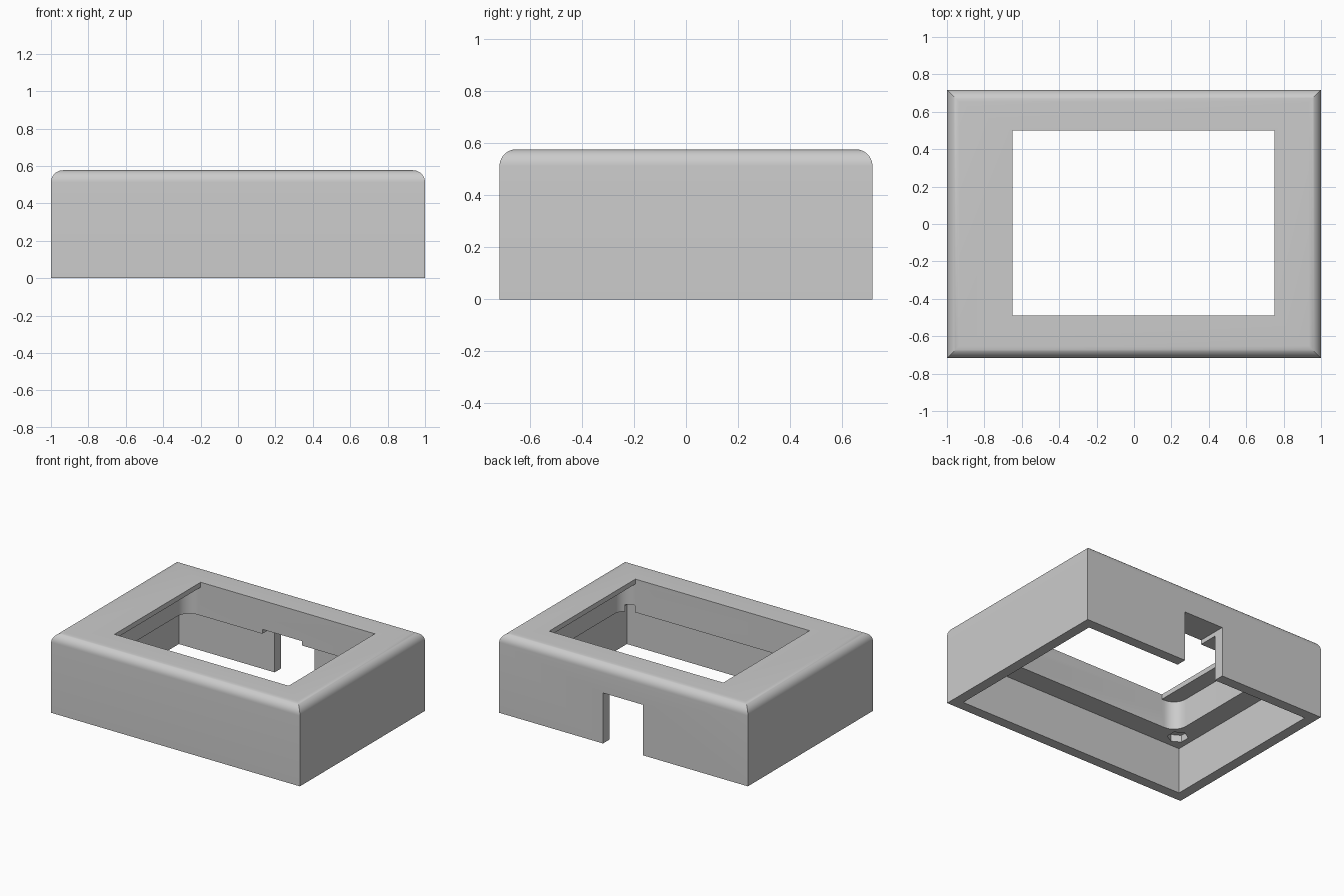
import bpy, bmesh, math
from mathutils import Vector

if "Cube" in bpy.data.objects:
    bpy.data.objects.remove(bpy.data.objects["Cube"])

W, D, H = 2.0, 1.435, 0.577      # outer size
WALL = 0.075                     # rim thickness
LEDGE, LIP, NOTCH = 0.335, 0.541, 0.367   # heights of inner steps

grey = bpy.data.materials.new("light grey")
grey.diffuse_color = (0.6, 0.6, 0.6, 1)
grey.use_nodes = True
grey.node_tree.nodes["Principled BSDF"].inputs["Base Color"].default_value = grey.diffuse_color


def block(name, x0, x1, y0, y1, z0, z1):
    """Box between two corners."""
    bm = bmesh.new()
    bmesh.ops.create_cube(bm, size=1)
    for v in bm.verts:
        v.co = Vector(((x0, x1)[v.co.x > 0], (y0, y1)[v.co.y > 0], (z0, z1)[v.co.z > 0]))
    return finish(name, bm)


def finish(name, bm):
    mesh = bpy.data.meshes.new(name)
    bm.to_mesh(mesh)
    bm.free()
    mesh.materials.append(grey)
    obj = bpy.data.objects.new(name, mesh)
    bpy.context.collection.objects.link(obj)
    return obj


def bevel_edges(obj, radius, segments, rule):
    """Round the edges that satisfy the rule."""
    bm = bmesh.new()
    bm.from_mesh(obj.data)
    edges = [e for e in bm.edges if rule(e)]
    bmesh.ops.bevel(bm, geom=edges, offset=radius, offset_type='OFFSET',
                    segments=segments, profile=0.5, affect='EDGES')
    bm.to_mesh(obj.data)
    bm.free()


def hex_hole(name, x, y, z0, z1, radius):
    bm = bmesh.new()
    bmesh.ops.create_cone(bm, cap_ends=True, segments=6, radius1=radius,
                          radius2=radius, depth=z1 - z0)
    bmesh.ops.translate(bm, verts=bm.verts, vec=(x, y, (z0 + z1) / 2))
    return finish(name, bm)


# Outer shell with rounded top edges
shell = block("frame_shell", -W / 2, W / 2, -D / 2, D / 2, 0, H)
bevel_edges(shell, 0.065, 10, lambda e: all(v.co.z > H - 0.01 for v in e.verts))

# Upper pocket with rounded vertical corners
pocket = block("upper_pocket_cutter", -0.77, 0.85, -0.49, 0.5, 0.2, LIP)
bevel_edges(pocket, 0.1, 8, lambda e: abs(e.verts[0].co.z - e.verts[1].co.z) > 0.1)

cutters = [
    block("lower_cavity_cutter", -W / 2 + WALL, W / 2 - WALL,
          -D / 2 + WALL, D / 2 - WALL, -0.1, LEDGE),
    pocket,
    block("window_cutter", -0.65, 0.75, -0.49, 0.5, 0.45, 0.8),
    block("back_notch_cutter", -0.155, 0.165, 0.4, 0.9, -0.2, NOTCH),
    hex_hole("left_hole_cutter", -0.82, -0.53, 0.25, 0.385, 0.07),
    hex_hole("right_hole_cutter", 0.805, -0.53, 0.25, 0.385, 0.07),
]

# Cut everything out of the shell
bpy.context.view_layer.objects.active = shell
for cutter in cutters:
    mod = shell.modifiers.new(cutter.name, 'BOOLEAN')
    mod.operation = 'DIFFERENCE'
    mod.solver = 'EXACT'
    mod.object = cutter
    bpy.ops.object.modifier_apply(modifier=mod.name)
for cutter in cutters:
    bpy.data.objects.remove(cutter)

# Smooth the rounded parts, keep hard edges sharp
shell.select_set(True)
bpy.ops.object.shade_smooth_by_angle(angle=math.radians(30))
